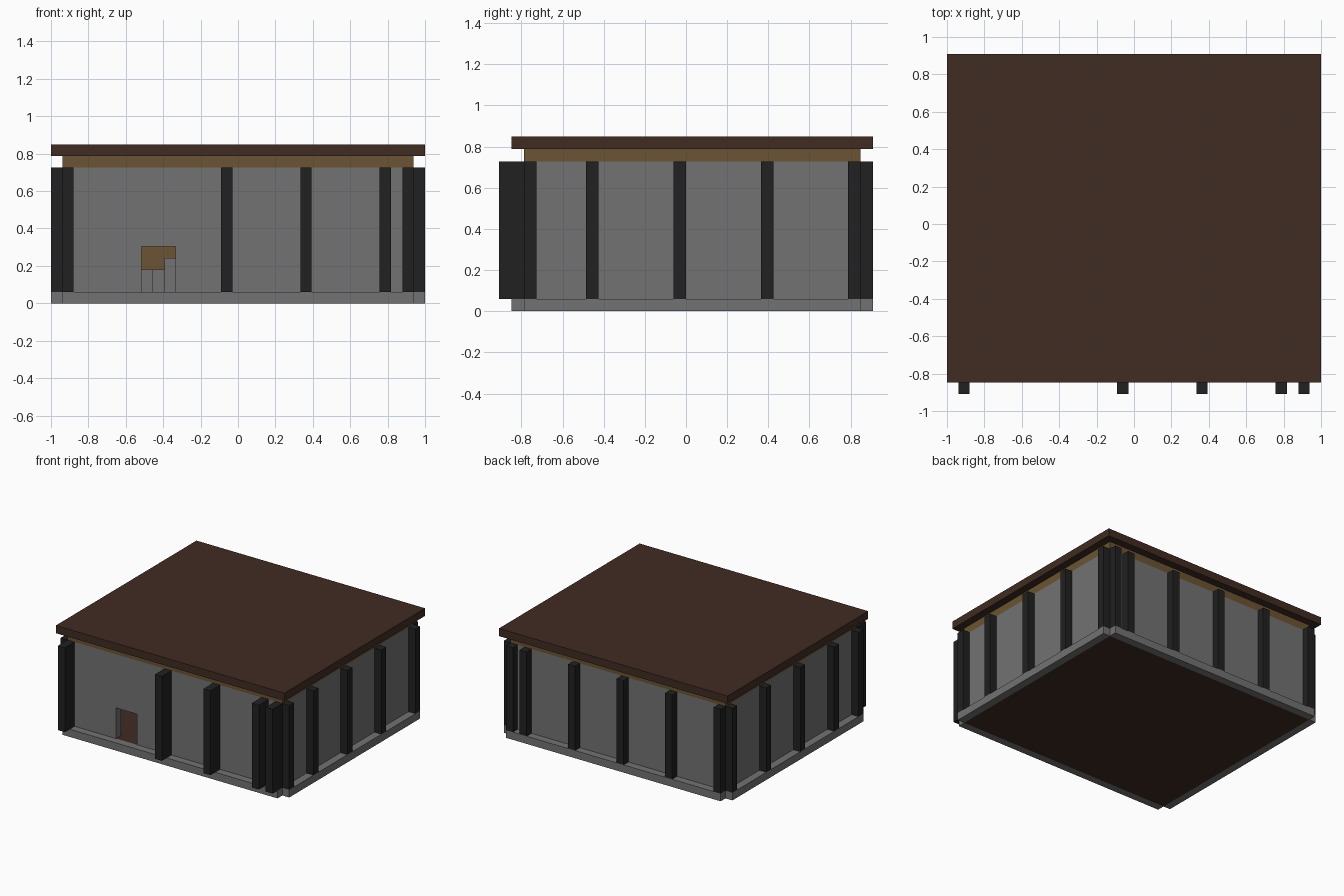
import bpy

old = bpy.data.objects.get("Cube")
if old:
    bpy.data.objects.remove(old, do_unlink=True)

# The hall sits on a regular grid: 33 units wide, 30 deep, 14 high
U = 2 / 33


def material(name, rgb):
    mat = bpy.data.materials.new(name)
    mat.use_nodes = True
    mat.diffuse_color = (*rgb, 1)
    mat.node_tree.nodes["Principled BSDF"].inputs["Base Color"].default_value = (*rgb, 1)
    return mat


stone = material("grey stone", (0.17, 0.17, 0.17))
dark = material("charcoal", (0.015, 0.015, 0.015))
brown = material("dark brown wood", (0.052, 0.025, 0.016))
wood = material("light brown wood", (0.147, 0.088, 0.033))


def box(name, x, y, z, mat):
    """Box between grid lines; x, y and z are (start, end) pairs."""
    spans = (x, y, z)
    shift = (16.5, 15, 0)
    bpy.ops.mesh.primitive_cube_add(size=1)
    ob = bpy.context.object
    ob.name = name
    centre = [((a + b) / 2 - s) * U for (a, b), s in zip(spans, shift)]
    size = [(b - a) * U for a, b in spans]
    for v in ob.data.vertices:
        v.co = [c + k * d for c, k, d in zip(centre, v.co, size)]
    ob.data.materials.append(mat)
    return ob


# Floor with a stone plinth round it, open at the corners
box("floor", (1, 32), (2, 29), (0, 1), brown)
box("plinth_front", (1, 32), (1, 2), (0, 1), stone)
box("plinth_back", (1, 32), (29, 30), (0, 1), stone)
box("plinth_right", (0, 1), (2, 29), (0, 1), stone)
box("plinth_left", (32, 33), (2, 29), (0, 1), stone)

# Walls, with a doorway in the front
WALL = (1, 12)
box("wall_right", (1, 2), (2, 29), WALL, stone)
box("wall_left", (31, 32), (2, 29), WALL, stone)
box("wall_back", (2, 31), (28, 29), WALL, stone)
box("wall_front_right", (2, 8), (2, 3), WALL, stone)
box("wall_front_left", (11, 31), (2, 3), WALL, stone)
box("wall_over_door", (8, 11), (2, 3), (5, 12), stone)

# Ceiling band and overhanging flat roof
box("ceiling", (1, 32), (2, 29), (12, 13), wood)
box("roof", (0, 33), (1, 30), (13, 14), brown)

# Columns: deep ones at the front, single ones elsewhere
for i in (1, 15, 22, 29, 31):
    box("front_column", (i, i + 1), (0, 2), WALL, dark)
for i in (1, 8, 15, 22, 29, 31):
    box("back_column", (i, i + 1), (29, 30), WALL, dark)
for j in (2, 7, 14, 21, 28):
    box("right_column", (0, 1), (j, j + 1), WALL, dark)
    box("left_column", (32, 33), (j, j + 1), WALL, dark)

# Inside: stone steps in front of a wooden partition
box("step_low", (8, 9), (12, 14), (1, 3), stone)
box("step_middle", (9, 10), (13, 14), (1, 3), stone)
box("step_high", (10, 11), (12, 14), (1, 4), stone)
box("partition", (2, 31), (14, 15), WALL, wood)
